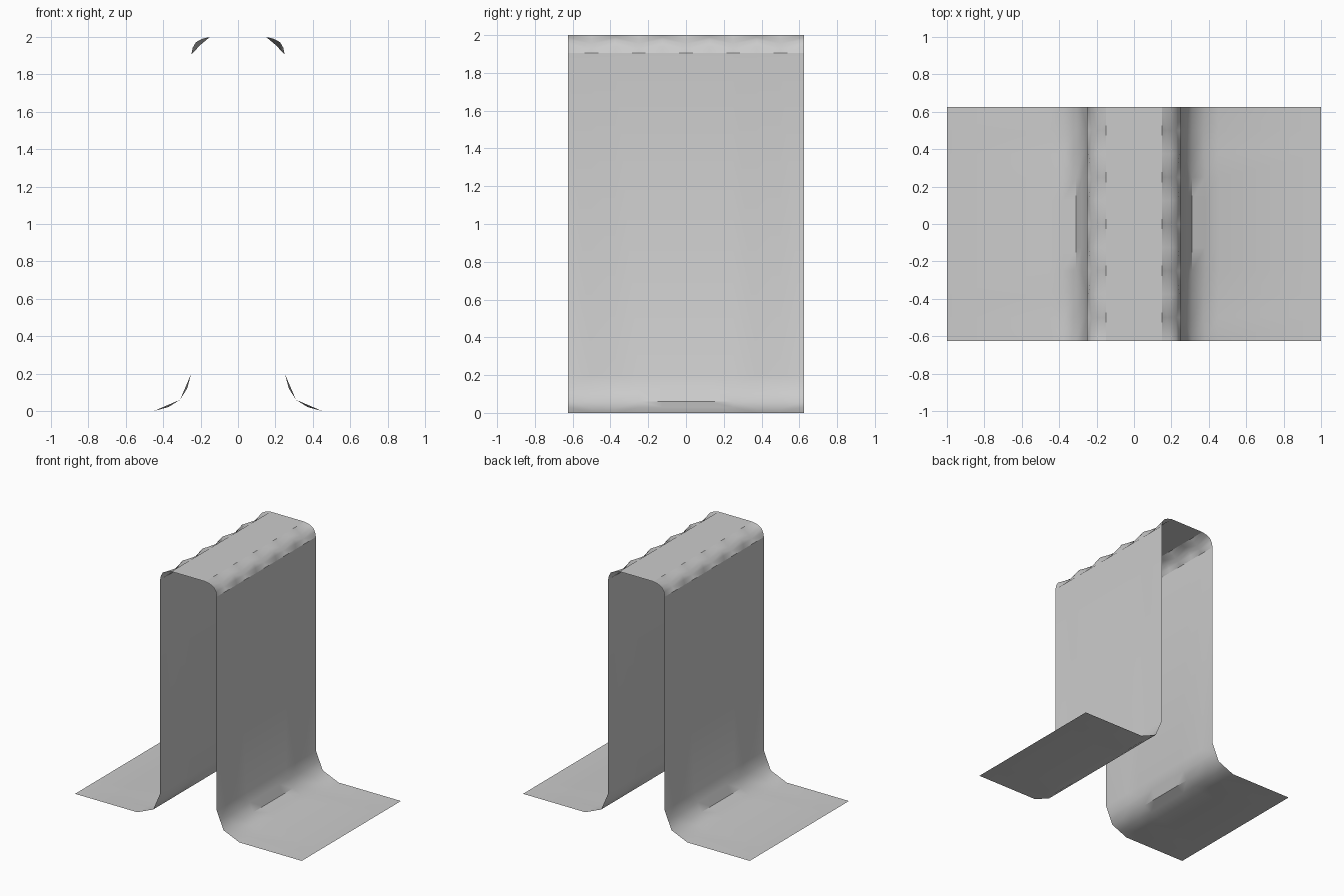
import bpy
import bmesh
from mathutils import Vector

cube = bpy.data.objects.get("Cube")
if cube:
    bpy.data.objects.remove(cube, do_unlink=True)

# one plain grey sheet colour
grey = bpy.data.materials.new("plain grey")
grey.use_nodes = True
colour = (0.6, 0.6, 0.6, 1)
grey.diffuse_color = colour
grey.node_tree.nodes["Principled BSDF"].inputs["Base Color"].default_value = colour

HALF_DEPTH, STEPS = 0.625, 10


def bend(start, knee, end, bulge):
    """Corner points from start to end through a knee, with the spans pushed out."""
    a, k, b = Vector(start), Vector(knee), Vector(end)
    out = (k - (a + b) / 2).normalized() * bulge
    return [a, (a + k) / 2 + out, k, (k + b) / 2 + out, b]


def half_profile(i):
    """Right-hand cross-section (x, z) at station i, from flange to crown."""
    from_end = min(i, STEPS - i)
    foot_bulge = 0.012 if from_end in (1, 2) else 0
    foot = bend((0.45, 0), (0.31, 0.06), (0.25, 0.2), foot_bulge)
    # the crown corner alternates between a full round and a flat dent
    if i % 2:
        crown = bend((0.25, 1.905), (0.203, 1.956), (0.15, 2), 0)
    else:
        crown = bend((0.25, 1.905), (0.225, 1.972), (0.15, 2), 0.006)
    return [Vector((1, 0))] + foot + crown


# folded sheet: bottom flanges, walls and crown in one strip
bm = bmesh.new()
rows = []
for i in range(STEPS + 1):
    y = -HALF_DEPTH + 2 * HALF_DEPTH * i / STEPS
    half = half_profile(i)
    section = [(p.x, p.y) for p in half] + [(-p.x, p.y) for p in reversed(half)]
    rows.append([bm.verts.new((x, y, z)) for x, z in section])
for near, far in zip(rows, rows[1:]):
    for j in range(len(near) - 1):
        bm.faces.new((near[j], far[j], far[j + 1], near[j + 1]))

# merge the flat panels and split the bends into triangles
bmesh.ops.dissolve_limit(bm, angle_limit=0.01, verts=bm.verts, edges=bm.edges)
bmesh.ops.triangulate(bm, faces=bm.faces)
bmesh.ops.recalc_face_normals(bm, faces=bm.faces)
bm.normal_update()
if sum(f.normal.z * f.calc_area() for f in bm.faces) < 0:
    bmesh.ops.reverse_faces(bm, faces=bm.faces)

mesh = bpy.data.meshes.new("folded_sheet")
bm.to_mesh(mesh)
bm.free()
mesh.materials.append(grey)
sheet = bpy.data.objects.new("folded_sheet", mesh)
bpy.context.collection.objects.link(sheet)

bpy.ops.object.select_all(action="DESELECT")
sheet.select_set(True)
bpy.context.view_layer.objects.active = sheet
bpy.ops.object.shade_smooth_by_angle(angle=0.65)
